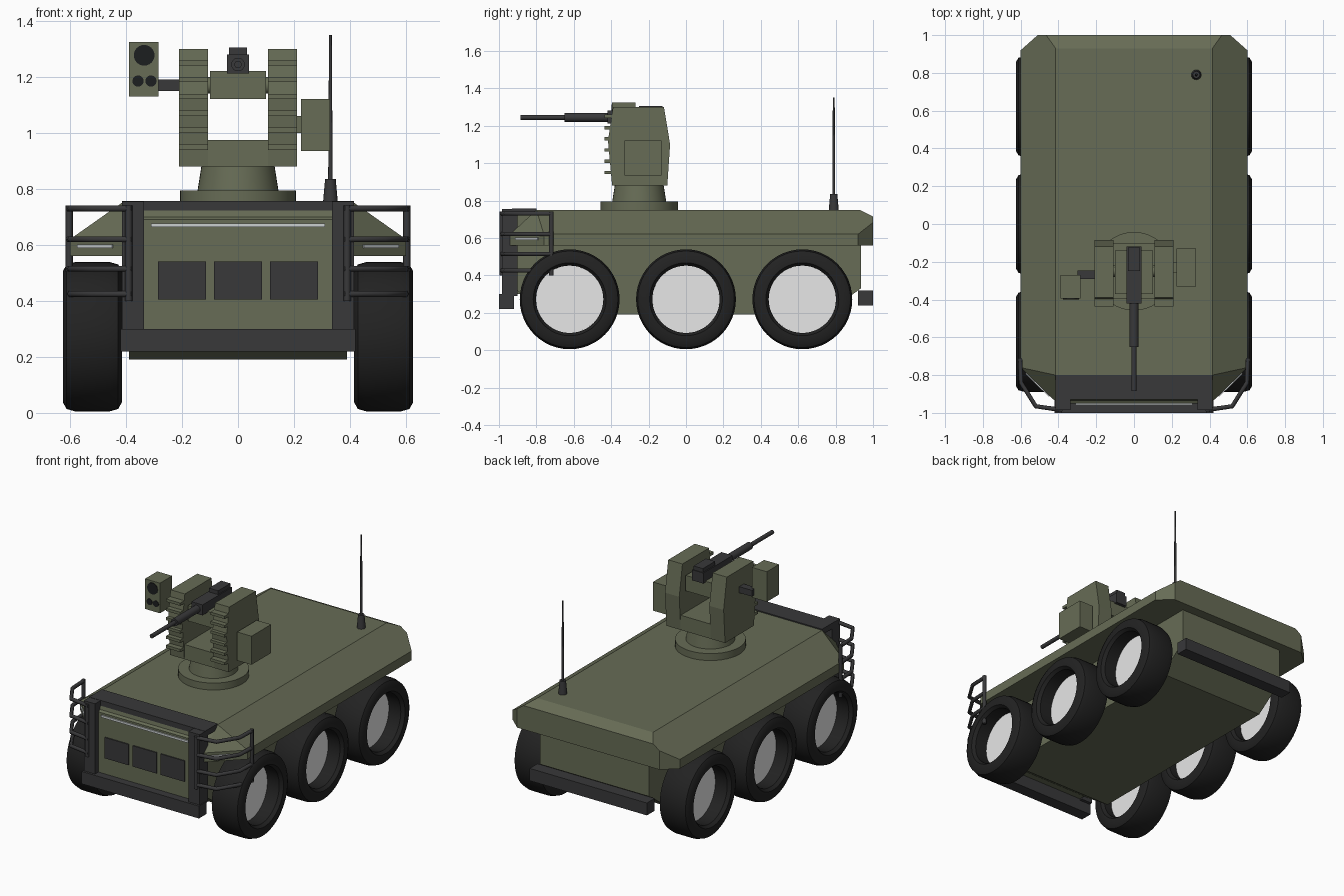
import bpy, bmesh, math
from mathutils import Vector, Matrix

cube = bpy.data.objects.get("Cube")
if cube:
    bpy.data.objects.remove(cube, do_unlink=True)


def material(name, rgb):
    m = bpy.data.materials.new(name)
    m.use_nodes = True
    m.diffuse_color = (*rgb, 1)
    bsdf = next(n for n in m.node_tree.nodes if n.type == 'BSDF_PRINCIPLED')
    bsdf.inputs["Base Color"].default_value = (*rgb, 1)
    bsdf.inputs["Roughness"].default_value = 0.8
    return m


OLIVE = material("olive_paint", (0.135, 0.15, 0.092))
GREY = material("dark_grey_metal", (0.04, 0.04, 0.042))
RUBBER = material("black_rubber", (0.016, 0.016, 0.016))
WHITE = material("white_hub", (1.0, 1.0, 1.0))
LIGHT = material("light_strip", (0.6, 0.63, 0.63))
LENS = material("black_lens", (0.012, 0.013, 0.014))


def finish(name, bm, mat, smooth=False):
    bmesh.ops.recalc_face_normals(bm, faces=bm.faces)
    me = bpy.data.meshes.new(name)
    bm.to_mesh(me)
    bm.free()
    me.materials.append(mat)
    ob = bpy.data.objects.new(name, me)
    bpy.context.collection.objects.link(ob)
    if smooth:
        bpy.ops.object.select_all(action='DESELECT')
        ob.select_set(True)
        bpy.context.view_layer.objects.active = ob
        bpy.ops.object.shade_smooth_by_angle(angle=math.radians(35))
    return ob


def box(name, x, y, z, mat, turn=0):
    """Box from (low, high) ranges, optionally turned about its own z axis."""
    bm = bmesh.new()
    mid = [(a + b) / 2 for a, b in (x, y, z)]
    size = [b - a for a, b in (x, y, z)]
    mtx = Matrix.Translation(mid) @ Matrix.Rotation(turn, 4, 'Z') @ Matrix.Diagonal((*size, 1))
    bmesh.ops.create_cube(bm, size=1, matrix=mtx)
    return finish(name, bm, mat)


def rod(name, start, end, r1, r2, mat, sides=24):
    """Cylinder or cone between two points."""
    a, b = Vector(start), Vector(end)
    d = b - a
    mtx = Matrix.Translation((a + b) / 2) @ d.to_track_quat('Z', 'Y').to_matrix().to_4x4()
    bm = bmesh.new()
    bmesh.ops.create_cone(bm, cap_ends=True, segments=sides, radius1=r1, radius2=r2,
                          depth=d.length, matrix=mtx)
    return finish(name, bm, mat, True)


def side_profile(name, points, x0, x1, mat):
    """Extrude a (y, z) outline along x."""
    bm = bmesh.new()
    f = bm.faces.new([bm.verts.new((x0, y, z)) for y, z in points])
    ext = bmesh.ops.extrude_face_region(bm, geom=[f])
    bmesh.ops.translate(bm, vec=(x1 - x0, 0, 0),
                        verts=[v for v in ext["geom"] if isinstance(v, bmesh.types.BMVert)])
    return finish(name, bm, mat)


def tyre(name, x, y, z, outline, segments=48):
    """Revolve a closed (offset, radius) outline about the x axis."""
    bm = bmesh.new()
    rings = []
    for i in range(segments):
        a = math.tau * i / segments
        rings.append([bm.verts.new((x + o, y + r * math.cos(a), z + r * math.sin(a)))
                      for o, r in outline])
    n = len(outline)
    for i in range(segments):
        p, q = rings[i], rings[(i + 1) % segments]
        for j in range(n):
            k = (j + 1) % n
            bm.faces.new((p[j], p[k], q[k], q[j]))
    return finish(name, bm, RUBBER, True)


def tube(name, points, radius, mat):
    """Bent round bar along a path."""
    cu = bpy.data.curves.new(name, 'CURVE')
    cu.dimensions = '3D'
    cu.bevel_depth = radius
    cu.bevel_resolution = 1
    cu.use_fill_caps = True
    sp = cu.splines.new('POLY')
    sp.points.add(len(points) - 1)
    for p, co in zip(sp.points, points):
        p.co = (*co, 1)
    cu.materials.append(mat)
    ob = bpy.data.objects.new(name, cu)
    bpy.context.collection.objects.link(ob)


def span(s, a, b):
    return tuple(sorted((s * a, s * b)))


SIDES = ((1, "left"), (-1, "right"))

# Upper hull: faceted shell with sloped sides and clipped corners
bm = bmesh.new()
corners = [(.6, .92, .56), (.51, 1, .56), (.6, -.76, .56), (.415, -.94, .56),
           (.6, .92, .62), (.6, -.76, .62), (.415, -.94, .62),
           (.51, 1, .683), (.465, 1, .715), (.415, .93, .75), (.415, -.8, .75)]
for s, _ in SIDES:
    for x, y, z in corners:
        bm.verts.new((s * x, y, z))
bmesh.ops.convex_hull(bm, input=bm.verts)
bmesh.ops.dissolve_limit(bm, angle_limit=0.02, verts=bm.verts, edges=bm.edges)
finish("upper_hull", bm, OLIVE)

# Lower hull and bumpers
side_profile("lower_hull", [(-.92, .57), (-.92, .33), (-.72, .19), (.74, .19), (.935, .33), (.935, .57)],
             -.39, .39, OLIVE)
box("front_bumper", (-.42, .42), (-1, -.92), (.22, .3), GREY)
box("rear_bumper", (-.42, .42), (.92, 1), (.24, .32), GREY)

# Front panel with grilles and light strip
side_profile("front_panel", [(-.8, .745), (-.925, .745), (-.935, .7), (-.95, .69), (-.95, .3), (-.8, .3)],
             -.335, .335, OLIVE)
box("front_top_plate", (-.415, .415), (-.93, -.8), (.72, .757), GREY)
box("front_light_strip", (-.31, .31), (-.957, -.949), (.663, .677), LIGHT)
for i in (-1, 0, 1):
    box("front_grille", (i * .2 - .085, i * .2 + .085), (-.957, -.949), (.405, .54), GREY)

# Pillars, corner lights and bar guards
for s, side in SIDES:
    box(side + "_front_pillar", span(s, .335, .415), (-.985, -.9), (.29, .755), GREY)
    box(side + "_corner_light", span(s, .423, .597), (-.855, -.847), (.588, .602), LIGHT,
        s * math.atan2(.18, .185))
    for z in (.73, .62, .515, .425):
        path = [(.38, -.985), (.52, -.965), (.598, -.84), (.603, -.72)]
        tube(side + "_guard_bar", [(s * x, y, z) for x, y in path], .012, GREY)
    for x, y in ((.39, -.985), (.603, -.72)):
        tube(side + "_guard_post", [(s * x, y, .4), (s * x, y, .74)], .013, GREY)

# Six wheels
TYRE = [(-.085, .18), (-.105, .195), (-.105, .235), (-.092, .258), (-.06, .267),
        (.06, .267), (.092, .258), (.105, .235), (.105, .195), (.085, .18)]
for s, side in SIDES:
    for y, place in ((-.622, "front"), (0, "middle"), (.622, "rear")):
        name = f"{side}_{place}_"
        tyre(name + "tyre", s * .52, y, .272, TYRE)
        rod(name + "hub", (s * .49, y, .272), (s * .52, y, .272), .181, .181, WHITE)

# Turret base and yoke
rod("turret_ring", (0, -.25, .745), (0, -.25, .795), .208, .208, OLIVE, 40)
rod("turret_neck", (0, -.25, .79), (0, -.25, .885), .145, .13, OLIVE, 40)
box("yoke_base", (-.11, .11), (-.395, -.1), (.88, .975), OLIVE)
ARM = [(-.395, .88), (-.1, .88), (-.085, 1.1), (-.118, 1.3), (-.39, 1.3), (-.417, 1.12)]
for s, side in SIDES:
    side_profile(side + "_yoke_arm", ARM, s * .108, s * .21, OLIVE)
    for i in range(6):
        z = .95 + i * .06
        box(side + "_arm_rib", span(s, .108, .21), (-.437, -.38), (z - .009, z + .009), OLIVE)
box("ammunition_box", (.225, .328), (-.33, -.13), (.935, 1.12), OLIVE)
box("box_bracket", (.2, .23), (-.26, -.2), (1.0, 1.06), OLIVE)

# Gun on its cradle
box("gun_cradle", (-.1, .1), (-.37, -.14), (1.12, 1.22), OLIVE)
rod("cradle_pivot", (-.12, -.25, 1.17), (.12, -.25, 1.17), .03, .03, OLIVE)
box("gun_receiver", (-.04, .04), (-.42, -.12), (1.212, 1.28), GREY)
box("receiver_cover", (-.033, .033), (-.25, -.125), (1.275, 1.305), GREY)
rod("barrel_jacket", (0, -.41, 1.244), (0, -.65, 1.244), .024, .024, GREY)
rod("gun_barrel", (0, -.64, 1.244), (0, -.885, 1.244), .013, .013, GREY)

# Sensor pod
box("sensor_pod", (-.39, -.283), (-.395, -.27), (1.13, 1.325), OLIVE)
box("sensor_arm", (-.3, -.2), (-.292, -.245), (1.15, 1.19), GREY)
for x, z, r in ((-.335, 1.277, .037), (-.357, 1.185, .02), (-.311, 1.185, .02)):
    rod("sensor_lens", (x, -.39, z), (x, -.399, z), r, r, LENS)

# Antenna
rod("antenna_base", (.33, .79, .745), (.33, .79, .835), .027, .019, GREY, 16)
rod("antenna_rod", (.33, .79, .83), (.33, .79, 1.35), .008, .005, GREY, 12)
